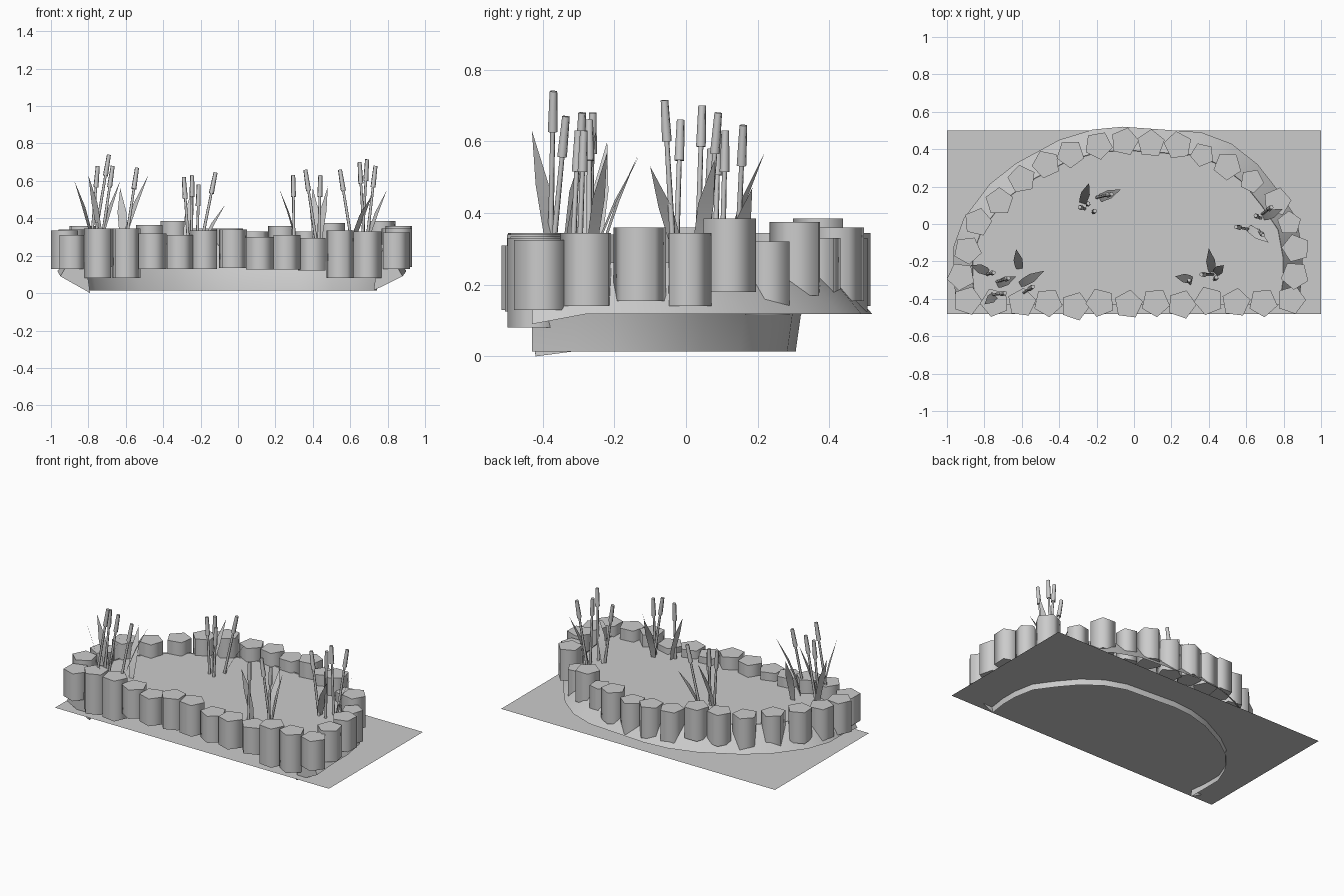
import bpy, bmesh, math
from mathutils import Vector

if "Cube" in bpy.data.objects:
    bpy.data.objects.remove(bpy.data.objects["Cube"])


def add_object(name, bm, angle=None):
    bmesh.ops.recalc_face_normals(bm, faces=bm.faces)
    me = bpy.data.meshes.new(name)
    bm.to_mesh(me)
    bm.free()
    ob = bpy.data.objects.new(name, me)
    bpy.context.collection.objects.link(ob)
    if angle:
        bpy.ops.object.select_all(action='DESELECT')
        ob.select_set(True)
        bpy.context.view_layer.objects.active = ob
        bpy.ops.object.shade_smooth_by_angle(angle=math.radians(angle))
    return ob


def loft(bm, rings):
    loops = [[bm.verts.new(p) for p in r] for r in rings]
    n = len(loops[0])
    for a, b in zip(loops, loops[1:]):
        for i in range(n):
            bm.faces.new((a[i], a[(i + 1) % n], b[(i + 1) % n], b[i]))
    bm.faces.new(loops[0][::-1])
    bm.faces.new(loops[-1])


# ground sheet
bm = bmesh.new()
bm.faces.new([bm.verts.new(p) for p in
              ((-1, -.48, .05), (1, -.48, .05), (1, .5, .05), (-1, .5, .05))])
add_object("ground_sheet", bm)

# earth bank: an arched ridge round the back and sides, open at the front
RIM = [(-.95, -.43), (-.965, -.28), (-.965, -.12), (-.91, .03), (-.77, .215),
       (-.63, .325), (-.4, .45), (-.22, .505), (-.06, .52), (.36, .49), (.52, .43),
       (.66, .32), (.77, .18), (.87, .03), (.9, -.14), (.9, -.28), (.88, -.43)]


def outline(sx, sy, z):
    return [Vector((-.03 + (x + .03) * sx, -.43 + (y + .43) * sy, z)) for x, y in RIM]


bottom = outline(.83, .775, .014)
bottom[0] = Vector((-.79, -.42, 0))
rim = outline(1, 1, .118)
rim[0].z = rim[-1].z = .09
bm = bmesh.new()
rows = [[bm.verts.new(p) for p in r] for r in
        (rim, outline(.89, .87, .262), outline(.845, .79, .115), bottom)]
for a, b in zip(rows, rows[1:]):
    for i in range(len(RIM) - 1):
        bm.faces.new((a[i], a[i + 1], b[i + 1], b[i]))
for end in (0, -1):
    bm.faces.new([r[end] for r in rows])
add_object("pond_bank", bm, 40)

# water surface
bm = bmesh.new()
bm.faces.new([bm.verts.new(p) for p in outline(.89, .87, .257)])
add_object("water_surface", bm)


# five-sided edging posts
def post(x, y, bottom, top, turn, r=.079):
    bm = bmesh.new()
    ring = [(x + r * math.cos(turn + k * math.tau / 5),
             y + r * math.sin(turn + k * math.tau / 5)) for k in range(5)]
    loft(bm, [[(px, py, z) for px, py in ring] for z in (bottom, top)])
    add_object("edging_post", bm, 80)


FRONT = [(-.89, -.41, .13, .31), (-.745, -.42, .08, .345), (-.6, -.42, .08, .345),
         (-.46, -.42, .13, .32), (-.315, -.44, .13, .31), (-.18, -.42, .13, .335),
         (-.03, -.43, .135, .34), (.115, -.42, .125, .30), (.255, -.43, .125, .31),
         (.4, -.41, .12, .295), (.545, -.42, .08, .335), (.69, -.42, .08, .33),
         (.84, -.405, .13, .325)]
for i, (x, y, b, t) in enumerate(FRONT):
    post(x, y, b, t, -math.pi / 2 + (.3, -.25, .5, .1)[i % 4])

BACK = [(-.925, -.28, .335), (-.89, -.14, .34), (-.835, .01, .36), (-.72, .12, .345),
        (-.6, .24, .345), (-.47, .32, .365), (-.34, .375, .385), (-.19, .42, .345),
        (-.05, .44, .345), (.09, .43, .33), (.235, .42, .36), (.365, .37, .33),
        (.5, .31, .375), (.63, .23, .32), (.765, .12, .385), (.83, .005, .345),
        (.865, -.13, .36), (.86, -.275, .345)]
for i, (x, y, t) in enumerate(BACK):
    post(x, y, t - .205, t, math.atan2(y + .2, x) + (.1, .5, -.3)[i % 3],
         .066 if i in (11, 13, 15) else .077)


# bulrush: thin stem with a thicker seed head
def bulrush(bx, by, tx, ty, tz):
    a, b = Vector((bx, by, .2)), Vector((tx, ty, tz))
    d = (b - a).normalized()
    u = d.orthogonal().normalized()
    v = d.cross(u)
    m = b - d * .115

    def ring(c, r):
        return [c + r * (u * math.cos(k * math.tau / 6) + v * math.sin(k * math.tau / 6))
                for k in range(6)]
    bm = bmesh.new()
    loft(bm, [ring(a, .009), ring(m, .007), ring(m, .014), ring(b, .011)])
    add_object("bulrush", bm, 65)


for r in [(-.79, -.27, -.75, -.26, .68), (-.78, -.38, -.69, -.37, .74),
          (-.74, -.31, -.67, -.29, .68), (-.61, -.38, -.54, -.335, .67),
          (-.26, .08, -.29, .09, .62), (-.25, .1, -.245, .11, .63),
          (-.22, .06, -.21, .07, .58), (-.21, .14, -.12, .16, .645),
          (.3, -.32, .295, -.3, .63), (.43, -.27, .36, -.27, .66),
          (.43, -.3, .44, -.285, .63), (.62, -.03, .545, -.015, .66),
          (.66, -.03, .69, -.06, .715), (.68, .03, .65, .045, .7),
          (.68, .05, .735, .09, .68)]:
    bulrush(*r)


# pointed leaf blade bending outward
def leaf(bx, by, tx, ty, tz, w=.024):
    a, b = Vector((bx, by, .2)), Vector((tx, ty, tz))
    side = Vector((-(b.y - a.y), b.x - a.x, 0)).normalized()
    bm = bmesh.new()
    pairs = []
    for t, k in ((0, .4), (.35, .9), (.65, 1)):
        c = a.lerp(b, t)
        c.x, c.y = a.x + (b.x - a.x) * t ** 1.5, a.y + (b.y - a.y) * t ** 1.5
        pairs.append((bm.verts.new(c - side * w * k), bm.verts.new(c + side * w * k)))
    for p, q in zip(pairs, pairs[1:]):
        bm.faces.new((p[0], p[1], q[1], q[0]))
    bm.faces.new((pairs[-1][0], pairs[-1][1], bm.verts.new(b)))
    add_object("reed_leaf", bm, 60)


for r in [(-.77, -.26, -.875, -.22, .6), (-.62, -.33, -.48, -.25, .63),
          (-.73, -.37, -.8, -.43, .63), (-.74, -.33, -.63, -.28, .6),
          (-.61, -.25, -.63, -.135, .56),
          (-.28, .1, -.24, .22, .57), (-.2, .13, -.07, .185, .47),
          (.32, -.3, .22, -.28, .56), (.42, -.27, .4, -.13, .56),
          (.43, -.27, .48, -.22, .57), (.68, .03, .795, .08, .55),
          (.6, -.01, .72, -.1, .53)]:
    leaf(*r)
